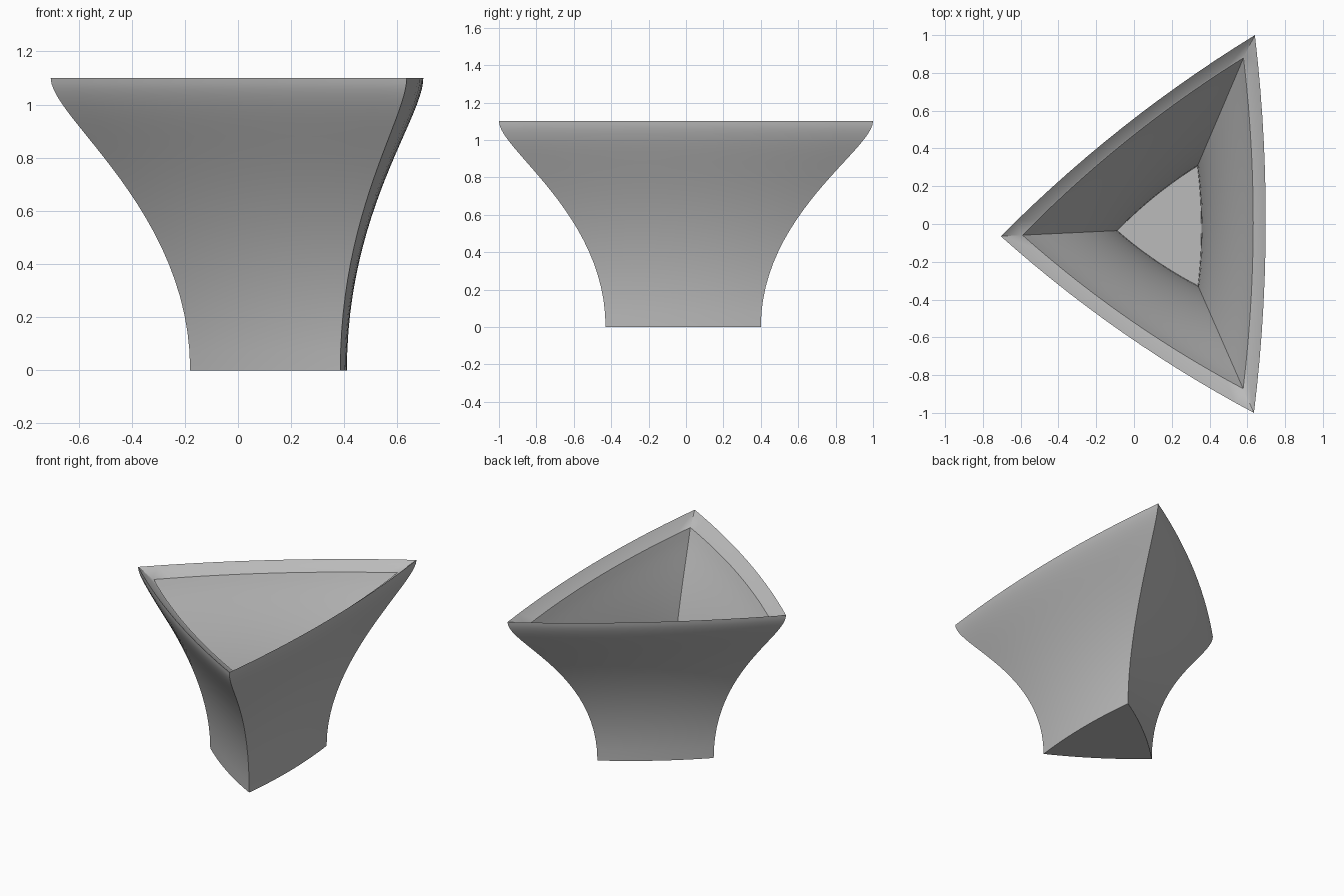
import bpy
import bmesh
import math
from mathutils import Vector

default = bpy.data.objects.get("Cube")
if default:
    bpy.data.objects.remove(default)

STEPS = 24        # levels up the wall
SEGMENTS = 14     # segments along each bowed side
WALL = 0.055      # wall, floor and rim thickness
HEIGHT = 1.1
BOW = 0.03        # side bulge as a share of its length

# Three corners: foot position, lip position, inward step to the inner wall
FOOT = [Vector((0.385, 0.40)), Vector((-0.18, -0.04)), Vector((0.385, -0.43))]
LIP = [Vector((0.64, 1.0)), Vector((-0.705, -0.065)), Vector((0.635, -1.0))]
INSET = [Vector((-0.05, -0.095)), Vector((0.093, 0.005)), Vector((-0.047, 0.105))]


def profile(t):
    """S-shaped flare: returns share of spread, height and wall tilt."""
    s = 1 - t
    spread = 3 * s * t * t + t ** 3
    z = 3 * s * s * t * 0.6 + 3 * s * t * t * 0.95 + t ** 3 * HEIGHT
    d_spread = 6 * s * t
    d_z = 3 * s * s * 0.6 + 6 * s * t * 0.35 + 3 * t * t * 0.15
    return spread, z, math.atan2(0.3 * d_spread, d_z)


def ring(bm, corners, z):
    """Bowed triangle of vertices at one height."""
    verts = []
    for i, a in enumerate(corners):
        b = corners[(i + 1) % 3]
        edge = b - a
        outward = Vector((edge.y, -edge.x))
        for k in range(SEGMENTS):
            u = k / SEGMENTS
            p = a + edge * u + outward * (BOW * 4 * u * (1 - u))
            verts.append(bm.verts.new((p.x, p.y, z)))
    return verts


bm = bmesh.new()
rings = []

# Outer wall, foot to lip
for k in range(STEPS + 1):
    spread, z, tilt = profile(k / STEPS)
    rings.append(ring(bm, [f.lerp(l, spread) for f, l in zip(FOOT, LIP)], z))

# Sloped rim and inner wall, down to the floor
for k in range(STEPS + 1):
    spread, z, tilt = profile(0.9 * (1 - k / STEPS) + 0.03 * k / STEPS)
    corners = [f.lerp(l, spread) + m * math.cos(tilt)
               for f, l, m in zip(FOOT, LIP, INSET)]
    z = min(z + WALL * math.sin(tilt), HEIGHT - WALL - 0.002 * k)
    rings.append(ring(bm, corners, z))

for low, high in zip(rings, rings[1:]):
    n = len(low)
    for i in range(n):
        j = (i + 1) % n
        bm.faces.new((low[i], low[j], high[j], high[i]))

# Underside and inner floor
bm.faces.new(list(reversed(rings[0])))
bm.faces.new(rings[-1])
bmesh.ops.recalc_face_normals(bm, faces=bm.faces)

mesh = bpy.data.meshes.new("flared_vessel")
bm.to_mesh(mesh)
bm.free()
vessel = bpy.data.objects.new("flared_vessel", mesh)
bpy.context.collection.objects.link(vessel)

# Plain grey material
grey = bpy.data.materials.new("light_grey")
grey.use_nodes = True
colour = (0.5, 0.5, 0.5, 1.0)
grey.diffuse_color = colour
grey.node_tree.nodes["Principled BSDF"].inputs["Base Color"].default_value = colour
mesh.materials.append(grey)

# Smooth walls with crisp corners and rim
bpy.ops.object.select_all(action='DESELECT')
vessel.select_set(True)
bpy.context.view_layer.objects.active = vessel
bpy.ops.object.shade_smooth_by_angle(angle=math.radians(30))
